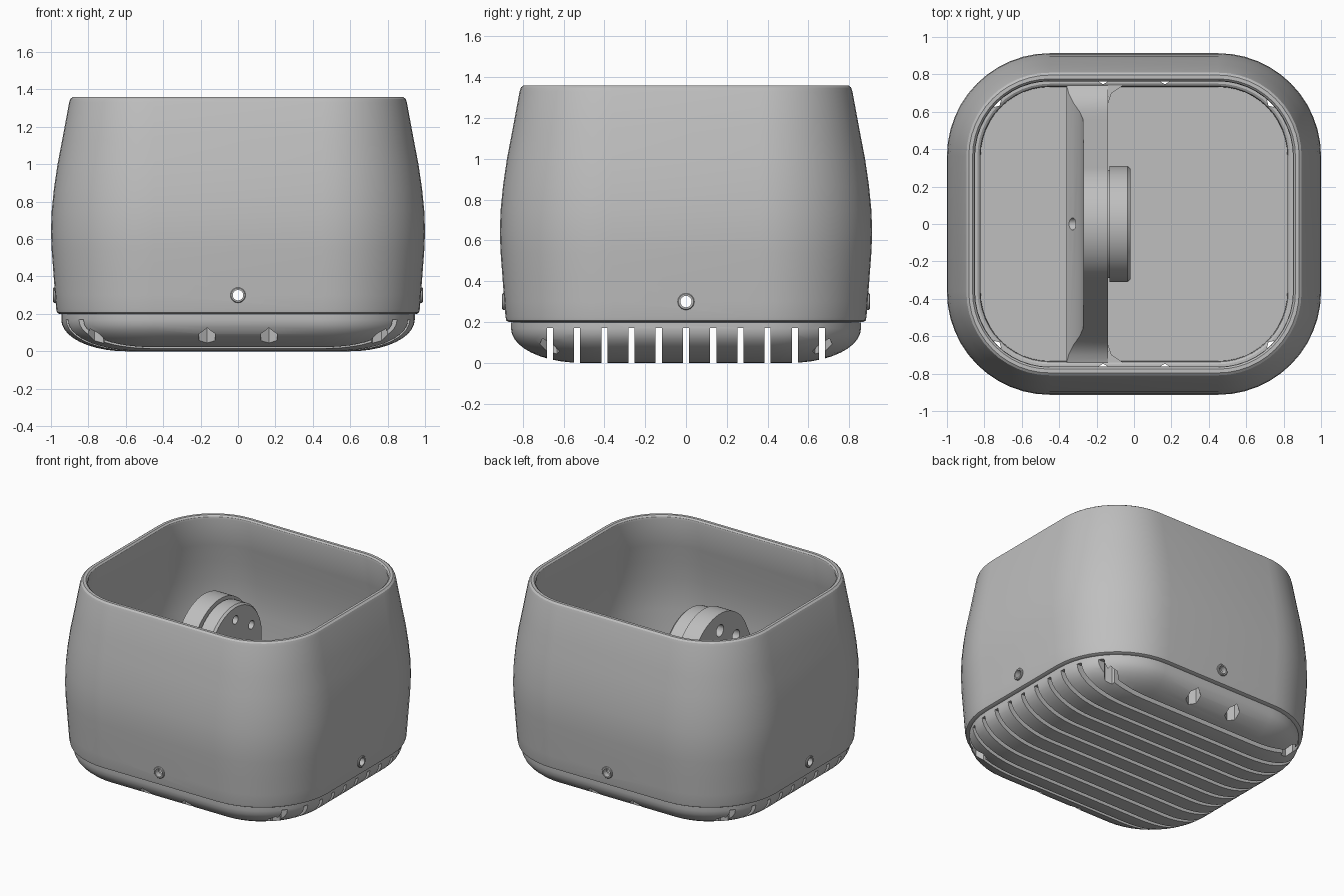
import bpy, bmesh, math
from mathutils import Vector

if "Cube" in bpy.data.objects:
    bpy.data.objects.remove(bpy.data.objects["Cube"])

grey = bpy.data.materials.new("warm_grey_plastic")
grey.diffuse_color = (0.52, 0.52, 0.52, 1)
grey.use_nodes = True
grey.node_tree.nodes["Principled BSDF"].inputs["Base Color"].default_value = grey.diffuse_color


def loft(name, rings, wrap=False):
    """Skin a stack of equal-length rings; cap the ends or wrap into a loop."""
    bm = bmesh.new()
    rows = [[bm.verts.new(p) for p in ring] for ring in rings]
    n = len(rows[0])
    pairs = list(zip(rows, rows[1:])) + ([(rows[-1], rows[0])] if wrap else [])
    for a, b in pairs:
        for i in range(n):
            j = (i + 1) % n
            bm.faces.new((a[i], a[j], b[j], b[i]))
    if not wrap:
        bm.faces.new(rows[0])
        bm.faces.new(rows[-1])
    bmesh.ops.recalc_face_normals(bm, faces=bm.faces)
    me = bpy.data.meshes.new(name)
    bm.to_mesh(me)
    bm.free()
    me.materials.append(grey)
    ob = bpy.data.objects.new(name, me)
    bpy.context.collection.objects.link(ob)
    return ob


def rounded(half_x, z, n=12):
    """Rounded rectangle ring, offset inwards from the widest outline."""
    inset = 1 - half_x
    hx, hy, r = half_x, 0.913 - inset, 0.55 - inset
    pts = []
    for q, (sx, sy) in enumerate(((1, 1), (-1, 1), (-1, -1), (1, -1))):
        for k in range(n + 1):
            a = math.pi / 2 * (q + k / n)
            pts.append((sx * (hx - r) + r * math.cos(a),
                        sy * (hy - r) + r * math.sin(a), z))
    return pts


def turned(name, centre, axis, profile, n=32, rot=0.0):
    """Round part along an axis; profile is (offset along axis, radius)."""
    c = Vector(centre)
    rings = []
    for t, r in profile:
        ring = []
        for k in range(n):
            a = rot + 2 * math.pi * k / n
            u, v = r * math.cos(a), r * math.sin(a)
            ring.append(c + Vector({'X': (t, u, v), 'Y': (u, t, v), 'Z': (u, v, t)}[axis]))
        rings.append(ring)
    return loft(name, rings)


def box(name, lo, hi):
    return loft(name, [[(lo[0], lo[1], z), (hi[0], lo[1], z),
                        (hi[0], hi[1], z), (lo[0], hi[1], z)] for z in (lo[2], hi[2])])


def activate(ob):
    bpy.ops.object.select_all(action='DESELECT')
    ob.select_set(True)
    bpy.context.view_layer.objects.active = ob


def cut(ob, cutters):
    for c in cutters:
        m = ob.modifiers.new("cut", 'BOOLEAN')
        m.operation, m.solver, m.object = 'DIFFERENCE', 'EXACT', c
        c.hide_render = True
        activate(ob)
        bpy.ops.object.modifier_apply(modifier=m.name)
    for c in cutters:
        bpy.data.objects.remove(c)


# Bulging open shell: outside, rolled rim, inside
outer = [(0.955, 0.2), (0.968, 0.207), (0.972, 0.225), (0.978, 0.3), (0.987, 0.42),
         (0.996, 0.54), (1.0, 0.64), (0.996, 0.75), (0.984, 0.87), (0.965, 1.0),
         (0.94, 1.13), (0.903, 1.33), (0.896, 1.35), (0.883, 1.36)]
inner = [(0.863, 1.36), (0.853, 1.35), (0.85, 1.335), (0.89, 1.13), (0.915, 1.0),
         (0.936, 0.87), (0.948, 0.75), (0.95, 0.64), (0.94, 0.45), (0.93, 0.3), (0.92, 0.2)]
shell = loft("shell", [rounded(x, z) for x, z in outer + inner], wrap=True)

# Base tray: curved underside, seat for the shell, raised lip and floor
base_profile = []
for k in range(11):
    a = math.pi / 2 * k / 10
    base_profile.append((0.6 + 0.345 * math.sin(a), 0.168 - 0.168 * math.cos(a)))
base_profile += [(0.945, 0.198), (0.915, 0.2), (0.915, 0.25), (0.837, 0.25),
                 (0.825, 0.242), (0.82, 0.23), (0.82, 0.2)]
base = loft("base_tray", [rounded(x, z) for x, z in base_profile])

# Vent slots under the base
cutters = []
for i in range(-5, 6):
    y = i * 0.1335
    cutters.append(box("slot_cutter", (-1.1, y - 0.015, -0.1), (1.1, y + 0.015, 0.17)))
# Small drain notches at the front, back and corners
for sx in (-1, 1):
    for sy in (-1, 1):
        for x, y, ang in ((0.165, 0.797, math.pi / 2), (0.754, 0.668, math.pi / 4)):
            cutters.append(turned("notch_cutter", (sx * x, sy * y, 0), 'Z',
                                  ((-0.1, 0.05), (0.4, 0.05)), 6,
                                  math.atan2(sy * math.sin(ang), sx * math.cos(ang) if x > 0.5 else 0)))
cut(base, cutters)

# Four side holes with raised collars
cutters = []
for axis, reach in (('X', 0.978), ('Y', 0.891)):
    for s in (-1, 1):
        c = [0, 0, 0.3]
        c['XY'.index(axis)] = s * reach
        cutters.append(turned("hole_cutter", c, axis, ((-0.12, 0.036), (0.12, 0.036))))
        p = [(-0.03, 0.028), (-0.03, 0.041), (0.006, 0.041), (0.01, 0.037), (0.01, 0.028)]
        rings = []
        for t, r in p:
            ring = []
            for k in range(24):
                a = math.pi * k / 12
                u, v = r * math.cos(a), 0.3 + r * math.sin(a)
                d = s * (reach + t)
                ring.append((d, u, v) if axis == 'X' else (u, d, v))
            rings.append(ring)
        loft("hole_collar", rings, wrap=True)
cut(shell, cutters)

# Arched divider with a flared foot
levels = [(0.74, 0.19), (0.74, 0.25), (0.70, 0.265), (0.645, 0.31), (0.60, 0.38), (0.56, 0.46)]
for k in range(19):
    a = math.radians(25 + 64 * k / 18)
    levels.append((0.33 * math.cos(a), 0.84 + 0.33 * math.sin(a)))
rings = []
for y, z in levels:
    back = -0.27 - 0.09 * (max(0, 0.5 - z) / 0.25) ** 2 if z > 0.25 else -0.36
    rings.append([(back, -y, z), (-0.14, -y, z), (-0.14, y, z), (back, y, z)])
divider = loft("arched_divider", rings)

# Corner fillets where the divider meets the tray lip
for s in (-1, 1):
    loft("divider_fillet", [[(-0.15, s * 0.64, z), (-0.14, s * 0.64, z), (-0.12, s * 0.70, z),
                             (-0.06, s * 0.74, z), (-0.15, s * 0.74, z)] for z in (0.19, 0.25)])

# Round mounting boss on the divider
boss = turned("mounting_boss", (0, 0, 0.84), 'X',
              ((-0.139, 0.29), (-0.13, 0.29), (-0.13, 0.31), (-0.035, 0.31), (-0.02, 0.298)), 64)


# Six bolt holes, wider through the divider
def bolt_cutters(r):
    return [turned("bolt_cutter", (-0.15, 0.21 * math.sin(k * math.pi / 3),
                                   0.84 + 0.21 * math.cos(k * math.pi / 3)), 'X',
                   ((-0.3, r), (0.3, r)), 24) for k in range(6)]


cut(boss, bolt_cutters(0.03))
cable = turned("cable_cutter", (-0.25, 0, 0.3), 'X', ((-0.3, 0.032), (0.3, 0.032)), 24)
cut(divider, bolt_cutters(0.042) + [cable])

# Smooth curved surfaces, keep edges crisp
for ob in list(bpy.context.scene.objects):
    activate(ob)
    bpy.ops.object.shade_smooth_by_angle(angle=math.radians(30))
